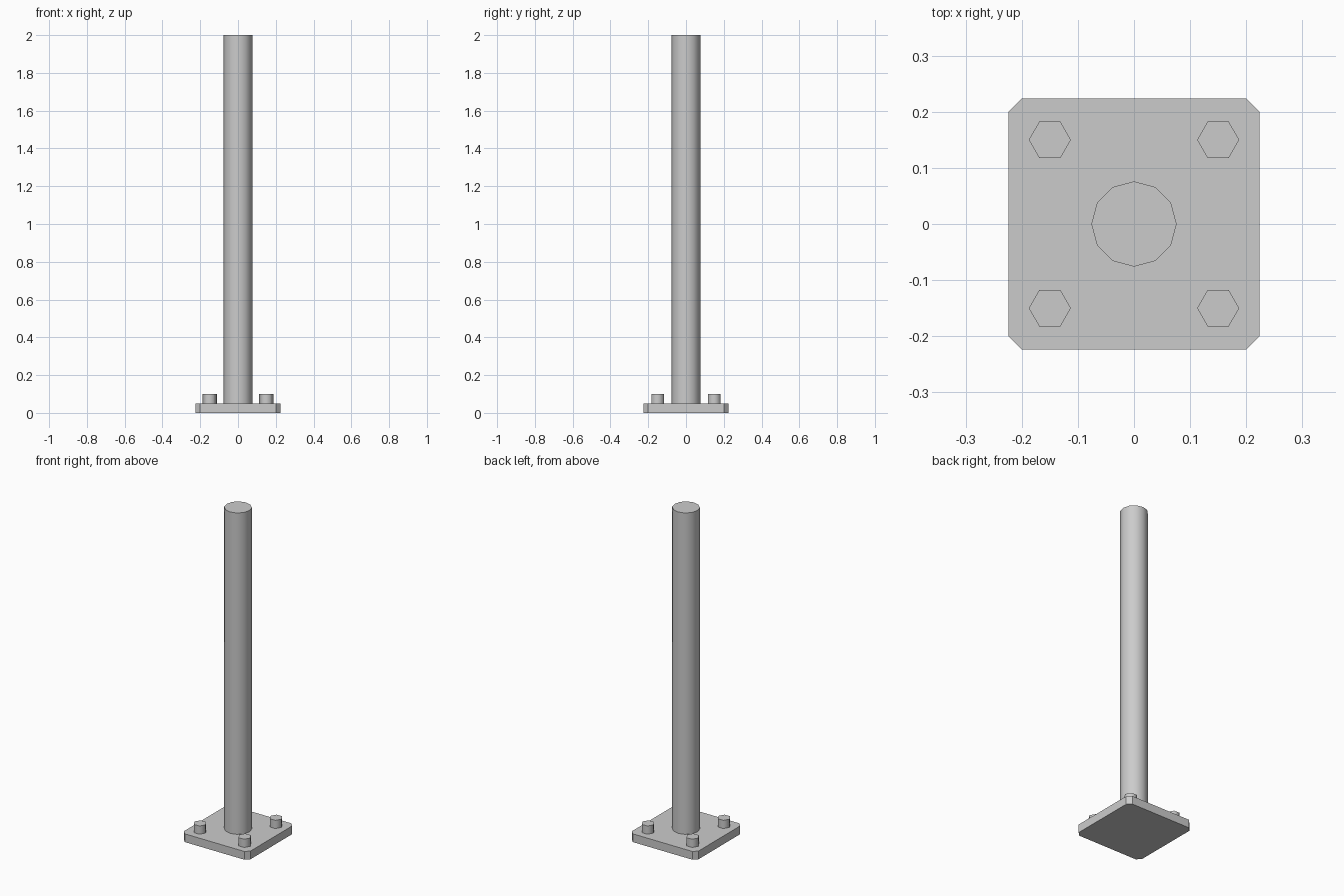
import bpy
import math

if "Cube" in bpy.data.objects:
    bpy.data.objects.remove(bpy.data.objects["Cube"], do_unlink=True)

# Single grey metal
metal = bpy.data.materials.new("grey_metal")
metal.use_nodes = True
grey = (0.6, 0.6, 0.6, 1)
metal.diffuse_color = grey
metal.node_tree.nodes["Principled BSDF"].inputs["Base Color"].default_value = grey


def prism(name, sides, radius, bottom, top, x=0, y=0, smooth=65):
    """Upright prism with a corner on the x axis."""
    bpy.ops.mesh.primitive_cylinder_add(
        vertices=sides, radius=radius, depth=top - bottom,
        location=(x, y, (bottom + top) / 2), rotation=(0, 0, math.pi / 2))
    obj = bpy.context.object
    obj.name = name
    bpy.ops.object.transform_apply(location=False, rotation=True, scale=True)
    bpy.ops.object.shade_smooth_by_angle(angle=math.radians(smooth))
    obj.data.materials.append(metal)
    return obj


# Base plate with its four upright corners chamfered
half, cut, thick = 0.224, 0.024, 0.05
inner = half - cut
outline = []
for sx, sy in ((1, 1), (-1, 1), (-1, -1), (1, -1)):
    pair = [(sx * half, sy * inner), (sx * inner, sy * half)]
    outline += pair if sx * sy > 0 else pair[::-1]
count = len(outline)
verts = [(x, y, z) for z in (0, thick) for x, y in outline]
faces = [tuple(reversed(range(count))), tuple(range(count, 2 * count))]
faces += [(i, (i + 1) % count, (i + 1) % count + count, i + count) for i in range(count)]
mesh = bpy.data.meshes.new("base_plate")
mesh.from_pydata(verts, [], faces)
mesh.materials.append(metal)
plate = bpy.data.objects.new("base_plate", mesh)
bpy.context.collection.objects.link(plate)

# Round post standing on the plate
prism("post", 12, 0.076, thick, 2.0)

# Hexagonal bolts near the plate corners
for side, sx in (("left", 1), ("right", -1)):
    for end, sy in (("front", -1), ("back", 1)):
        prism(f"bolt_{end}_{side}", 6, 0.0375, thick, 0.1, sx * 0.15, sy * 0.15)
